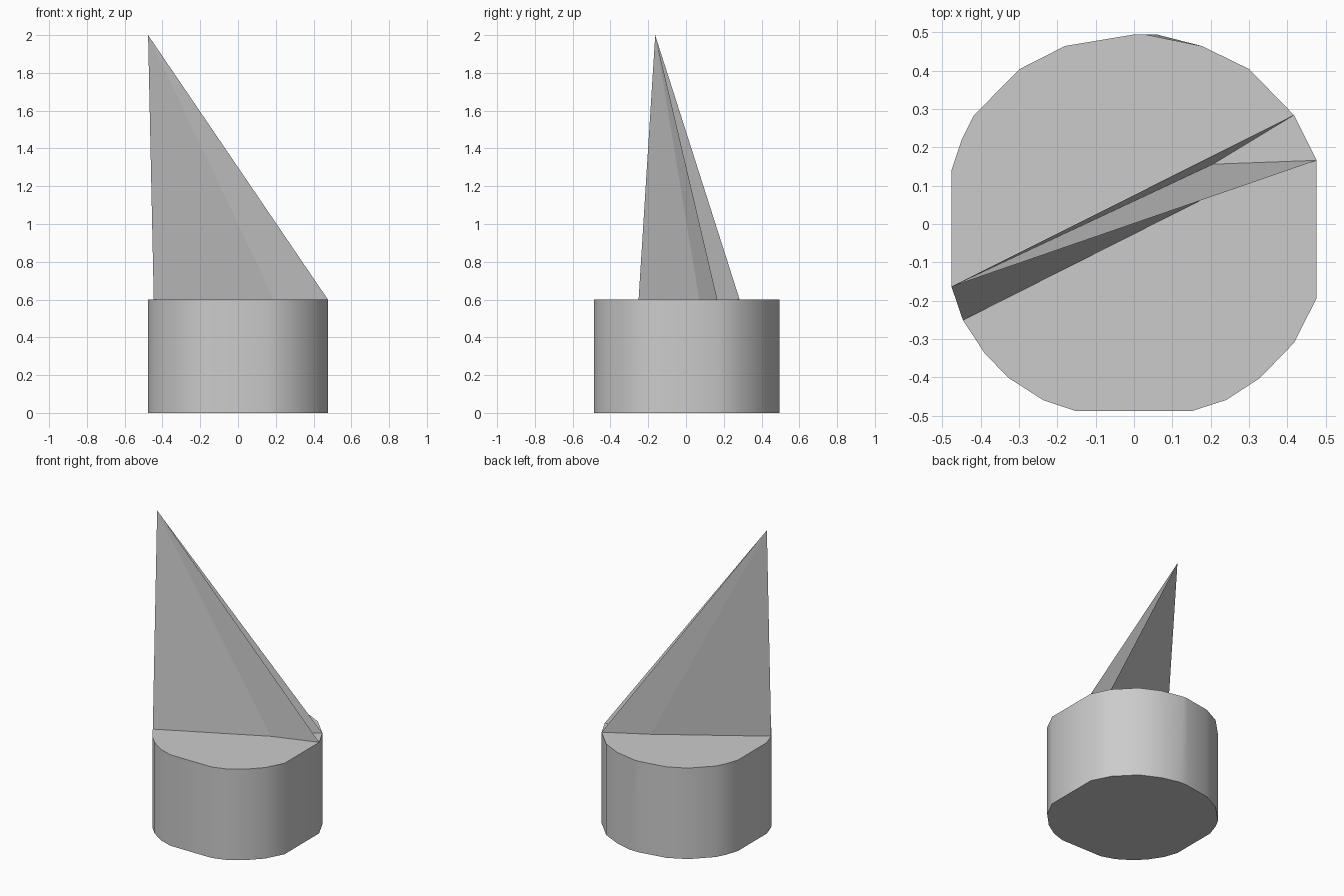
import bpy, bmesh

if "Cube" in bpy.data.objects:
    bpy.data.objects.remove(bpy.data.objects["Cube"])

grey = bpy.data.materials.new("stone_grey")
grey.diffuse_color = (0.6, 0.6, 0.6, 1)
grey.use_nodes = True
grey.node_tree.nodes["Principled BSDF"].inputs["Base Color"].default_value = grey.diffuse_color


def add_object(name, bm):
    bmesh.ops.recalc_face_normals(bm, faces=bm.faces)
    mesh = bpy.data.meshes.new(name)
    bm.to_mesh(mesh)
    bm.free()
    mesh.materials.append(grey)
    obj = bpy.data.objects.new(name, mesh)
    bpy.context.collection.objects.link(obj)
    return obj


TOP = 0.6

# Drum base: irregular rounded outline, extruded straight up
outline = [(0, .494), (.06, .494), (.177, .464), (.30, .404), (.417, .284),
           (.476, .166), (.476, -.194), (.417, -.31), (.328, -.402),
           (.24, -.459), (.15, -.488), (-.15, -.488), (-.237, -.459),
           (-.326, -.402), (-.388, -.339), (-.446, -.251), (-.476, -.163),
           (-.476, .14), (-.448, .223), (-.417, .284), (-.298, .404),
           (-.18, .464)]
bm = bmesh.new()
low = [bm.verts.new((x, y, 0)) for x, y in outline]
high = [bm.verts.new((x, y, TOP)) for x, y in outline]
high[1].co.x = 0.03  # slightly chipped rim
bm.faces.new(low[::-1])
bm.faces.new(high)
n = len(outline)
for i in range(n):
    j = (i + 1) % n
    bm.faces.new((low[i], low[j], high[j], high[i]))
base = add_object("drum_base", bm)
bpy.context.view_layer.objects.active = base
base.select_set(True)
bpy.ops.object.shade_smooth_by_angle(angle=0.6)

# Leaning blade: notched footprint fanned up to one overhanging tip
footprint = [(-.446, -.251), (.19, .07), (.476, .166),
             (.206, .156), (.417, .284), (.16, .14)]
bm = bmesh.new()
foot = [bm.verts.new((x, y, TOP)) for x, y in footprint]
tip = bm.verts.new((-.476, -.163, 2))
bm.faces.new(foot[::-1])
for i in range(len(foot)):
    bm.faces.new((foot[i], foot[(i + 1) % len(foot)], tip))
add_object("leaning_blade", bm)
